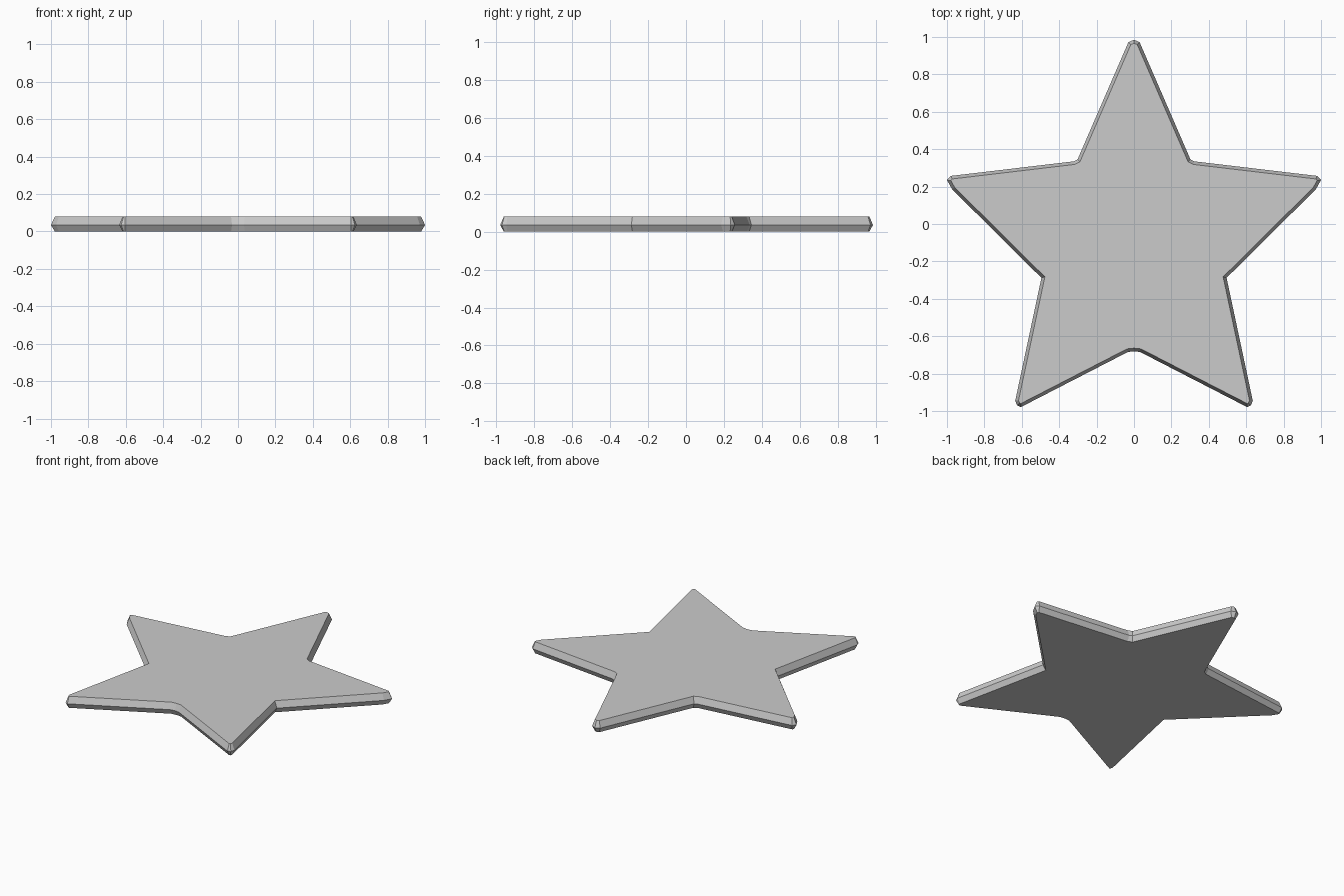
import bpy, bmesh
from mathutils import Vector

if "Cube" in bpy.data.objects:
    bpy.data.objects.remove(bpy.data.objects["Cube"])

# Right half of the star outline, clockwise from the top tip
half = [(0, 0.985), (0.03, 0.972), (0.302, 0.345), (0.322, 0.335),
        (0.98, 0.257), (1.0, 0.235), (0.972, 0.185), (0.495, -0.288),
        (0.635, -0.945), (0.625, -0.97), (0.605, -0.979),
        (0.032, -0.684), (0, -0.681)]
outline = [Vector(p) for p in half + [(-x, y) for x, y in half[-2:0:-1]]]
outline.reverse()  # counter-clockwise


def inset(points, d):
    """Move every edge inward by d, with mitred corners."""
    result = []
    for i, p in enumerate(points):
        a = (p - points[i - 1]).normalized()
        b = (points[(i + 1) % len(points)] - p).normalized()
        na, nb = Vector((-a.y, a.x)), Vector((-b.y, b.x))
        result.append(p + (na + nb) * d / (1 + na.dot(nb)))
    return result


# Star plate: bottom, widest middle and top rings
bm = bmesh.new()
rings = [[bm.verts.new((p.x, p.y, z)) for p in inset(outline, d)]
         for d, z in ((0.017, 0.0), (0.0, 0.035), (0.017, 0.079))]
n = len(outline)
for low, high in zip(rings, rings[1:]):
    for i in range(n):
        j = (i + 1) % n
        bm.faces.new((low[i], low[j], high[j], high[i]))
bm.faces.new(rings[-1])
bm.faces.new(rings[0][::-1])
bmesh.ops.recalc_face_normals(bm, faces=bm.faces)

mesh = bpy.data.meshes.new("star_plate")
bm.to_mesh(mesh)
bm.free()
bpy.context.collection.objects.link(bpy.data.objects.new("star_plate", mesh))
